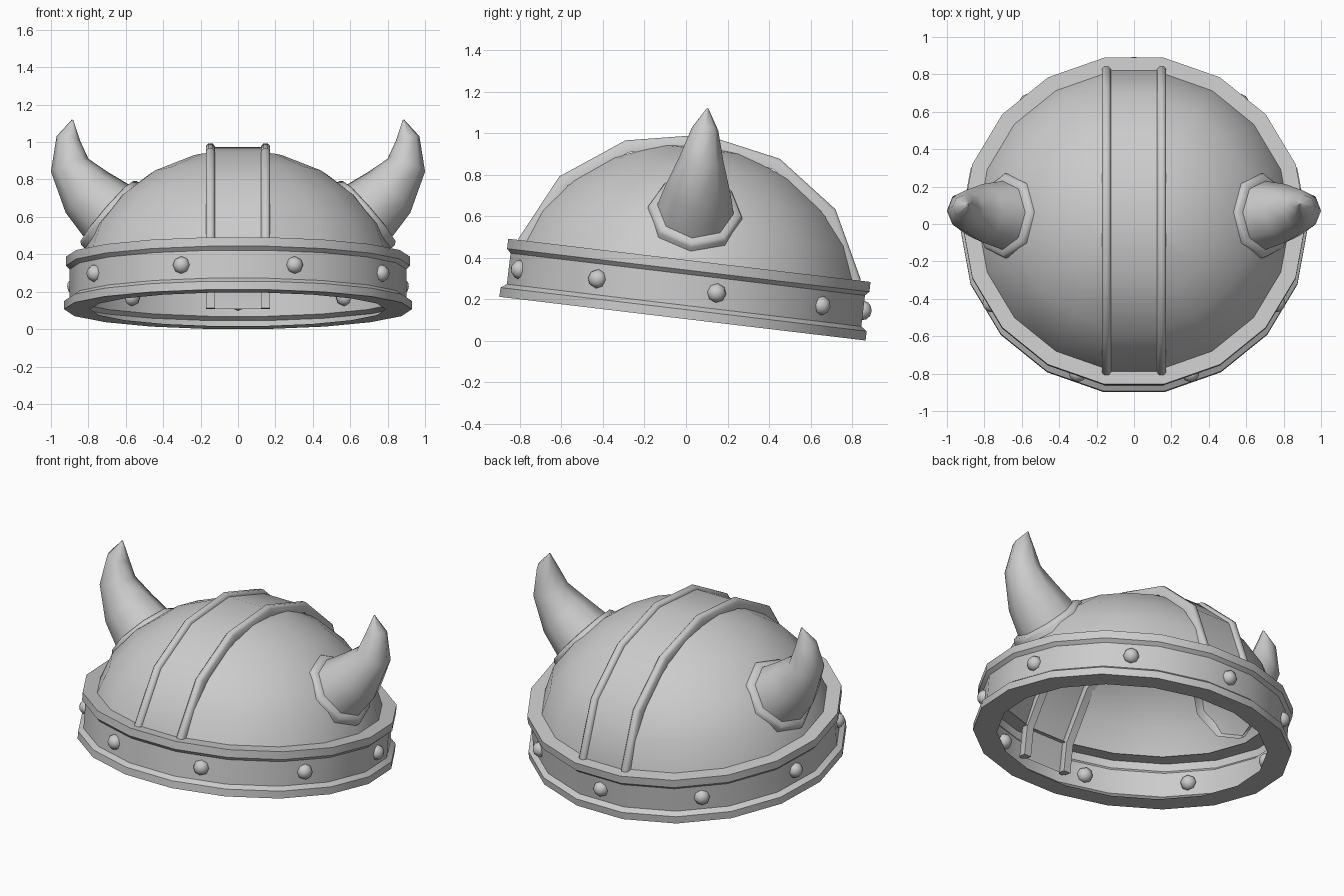
import bpy, bmesh, math
from mathutils import Matrix, Vector

cube = bpy.data.objects.get("Cube")
if cube:
    bpy.data.objects.remove(cube)

steel = bpy.data.materials.new("plain_grey")
steel.use_nodes = True
COLOUR = (0.6, 0.6, 0.6, 1)
steel.diffuse_color = COLOUR
steel.node_tree.nodes["Principled BSDF"].inputs["Base Color"].default_value = COLOUR

SIDES = 18
DEPTH = 0.97  # the headband is slightly shallower than wide
TILT = Matrix.Translation((0, -0.017, 0.106)) @ Matrix.Rotation(math.radians(-6.8), 4, 'X')


def finish(name, bm, angle=35):
    """Tilt the part with the whole helmet, shade it and add it to the scene."""
    bmesh.ops.recalc_face_normals(bm, faces=bm.faces)
    bm.transform(TILT)
    mesh = bpy.data.meshes.new(name)
    bm.to_mesh(mesh)
    bm.free()
    mesh.materials.append(steel)
    obj = bpy.data.objects.new(name, mesh)
    bpy.context.collection.objects.link(obj)
    bpy.ops.object.select_all(action='DESELECT')
    obj.select_set(True)
    bpy.context.view_layer.objects.active = obj
    bpy.ops.object.shade_smooth_by_angle(angle=math.radians(angle))
    return obj


def loft(rings, closed=True, caps=False):
    """Bridge successive rows of points with quads."""
    bm = bmesh.new()
    rows = [[bm.verts.new(p) for p in ring] for ring in rings]
    n = len(rows[0])
    for a, b in zip(rows, rows[1:]):
        for i in range(n if closed else n - 1):
            j = (i + 1) % n
            bm.faces.new((a[i], a[j], b[j], b[i]))
    if caps:
        bm.faces.new(rows[0])
        bm.faces.new(rows[-1])
    bmesh.ops.remove_doubles(bm, verts=bm.verts, dist=0.0005)
    return bm


def revolve(profile):
    turn = [2 * math.pi * i / SIDES for i in range(SIDES)]
    return loft([[(r * math.cos(t), r * DEPTH * math.sin(t), z) for t in turn]
                 for r, z in profile])


# Headband: an inward-open channel with a raised lip at both edges
finish("headband", revolve([(0.79, 0), (0.93, 0), (0.93, 0.045), (0.9, 0.065),
                            (0.9, 0.215), (0.92, 0.235), (0.92, 0.283), (0.82, 0.283)]))

# Dome shell, open along the middle where the crest plate sits
dome = revolve([(0.835, 0.283), (0.775, 0.44), (0.65, 0.595), (0.47, 0.73),
                (0.25, 0.82), (0, 0.85)])
for x in (-0.15, 0.15):
    bmesh.ops.bisect_plane(dome, geom=dome.verts[:] + dome.edges[:] + dome.faces[:],
                           plane_co=(x, 0, 0), plane_no=(1, 0, 0))
middle = [f for f in dome.faces if abs(f.calc_center_median().x) < 0.149]
bmesh.ops.delete(dome, geom=middle, context='FACES')
finish("dome", dome, 40)

# Crest path running from the front of the band over the top to the back
half = [(0.835, 0.1), (0.83, 0.29), (0.67, 0.61), (0.375, 0.82)]
path = [Vector((0, -y, z)) for y, z in half] + [Vector((0, 0, 0.893))]
path += [Vector((0, y, z)) for y, z in reversed(half)]


def sweep(section):
    """Rows of (x, inward depth) points carried along the crest path."""
    rows = []
    for i, p in enumerate(path):
        before = (p - path[max(i - 1, 0)]).normalized()
        after = (path[min(i + 1, len(path) - 1)] - p).normalized()
        along = (before + after).normalized()
        inward = Vector((0, along.z, -along.y))
        rows.append([p + Vector((x, 0, 0)) + inward * d for x, d in section])
    return rows


finish("crest_plate", loft(sweep([(-0.15, 0.02), (0.15, 0.02)]), closed=False), 50)

for side, label in ((1, "left"), (-1, "right")):
    # Raised rail along the edge of the crest plate
    bead = [(0.124, 0.06), (0.124, 0.014), (0.136, 0), (0.16, 0), (0.172, 0.014), (0.172, 0.06)]
    finish(label + "_crest_rail", loft(sweep([(side * x, d) for x, d in bead]), caps=True), 50)

    # Curved horn: octagonal sections along a bending centre line
    spine = [((0.685, 0.514), 0.19), ((0.81, 0.63), 0.157), ((0.90, 0.776), 0.106),
             ((0.907, 0.92), 0.064), ((0.885, 1.02), 0.004)]
    leans = (41, 45, 71, 101, 102)

    def octagon(centre, radius, lean):
        a = math.radians(lean)
        across = Vector((math.sin(a), 0, -math.cos(a)))
        mid = Vector((centre[0], 0, centre[1]))
        points = []
        for k in range(8):
            t = k * math.pi / 4
            p = mid + radius * (math.cos(t) * across + math.sin(t) * Vector((0, 1, 0)))
            points.append((p.x * side, p.y, p.z))
        return points

    finish(label + "_horn", loft([octagon(c, r, a) for (c, r), a in zip(spine, leans)]), 60)

    # Collar around the horn root
    root = Vector(spine[0][0])
    axis = Vector((math.cos(math.radians(leans[0])), math.sin(math.radians(leans[0]))))
    collar = [(0.228, -0.07), (0.228, 0.005), (0.215, 0.022), (0.175, 0.026)]
    finish(label + "_horn_collar",
           loft([octagon(root + axis * h, r, leans[0]) for r, h in collar]), 50)

# Rivets on every second face of the band
for i in range(9):
    a = math.radians(90 + 40 * i)
    bm = bmesh.new()
    bmesh.ops.create_uvsphere(bm, u_segments=8, v_segments=6, radius=0.047)
    place = (Matrix.Translation((0.885 * math.cos(a), 0.885 * DEPTH * math.sin(a), 0.142))
             @ Matrix.Rotation(a, 4, 'Z') @ Matrix.Rotation(math.pi / 2, 4, 'Y')
             @ Matrix.Diagonal((1, 1, 0.9, 1)))
    bm.transform(place)
    finish("rivet_%d" % (i + 1), bm, 50)
